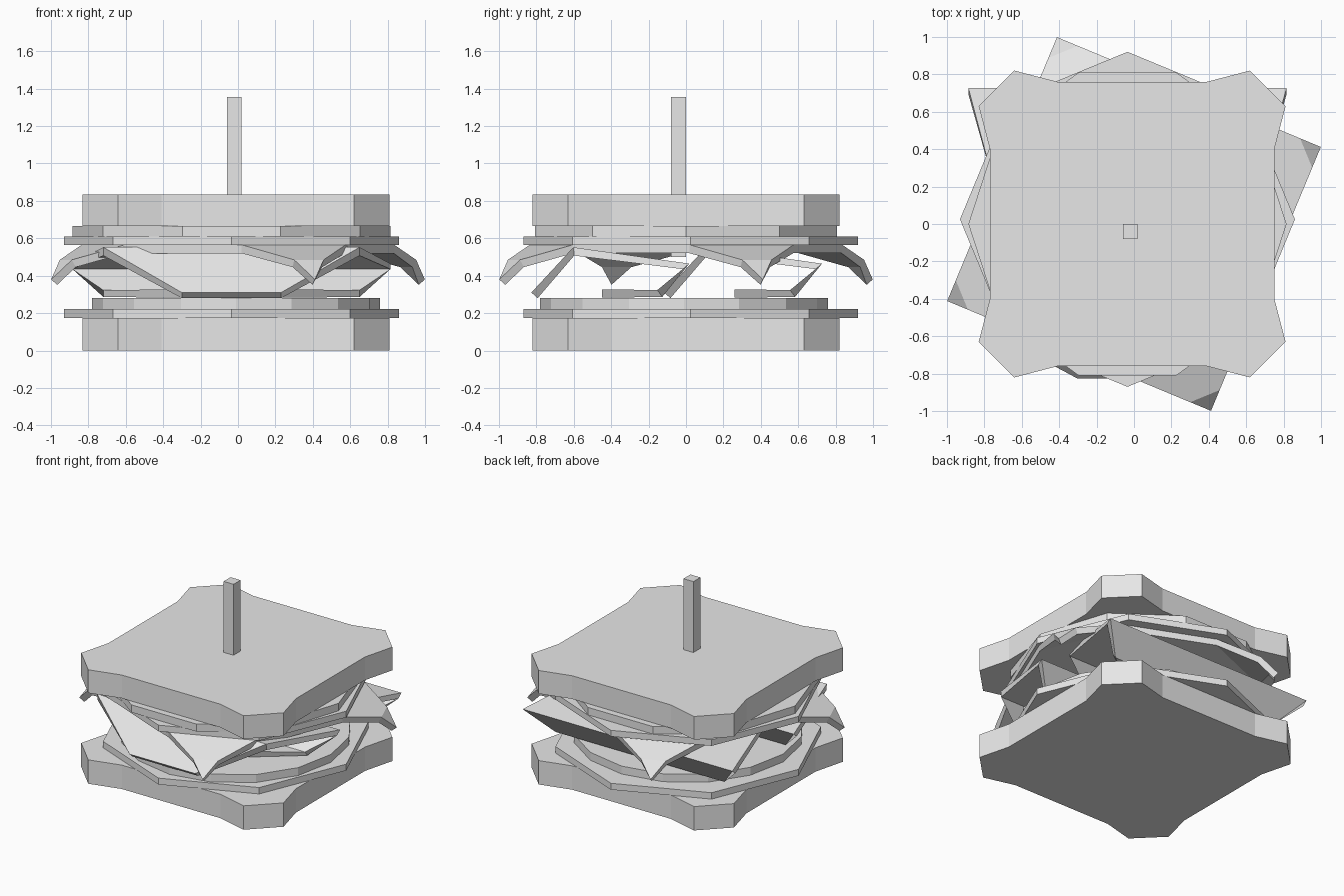
import bpy, bmesh
from math import cos, sin, pi, radians
from mathutils import Vector

cube = bpy.data.objects.get("Cube")
if cube:
    bpy.data.objects.remove(cube)

grey = bpy.data.materials.new("plain_grey")
grey.use_nodes = True
grey.diffuse_color = (0.8, 0.8, 0.8, 1)
grey.node_tree.nodes["Principled BSDF"].inputs["Base Color"].default_value = (0.8, 0.8, 0.8, 1)


def finish(name, bm):
    bmesh.ops.recalc_face_normals(bm, faces=bm.faces)
    mesh = bpy.data.meshes.new(name)
    bm.to_mesh(mesh)
    bm.free()
    mesh.materials.append(grey)
    obj = bpy.data.objects.new(name, mesh)
    bpy.context.collection.objects.link(obj)
    return obj


def slab(name, outline, z0, z1):
    """Flat-sided prism from a 2D outline."""
    bm = bmesh.new()
    face = bm.faces.new([bm.verts.new((x, y, z0)) for x, y in outline])
    top = bmesh.ops.extrude_face_region(bm, geom=[face])["geom"]
    for v in top:
        if isinstance(v, bmesh.types.BMVert):
            v.co.z = z1
    return finish(name, bm)


def disc(name, sides, r, cx, cy, z0, z1):
    ring = [(cx + r * cos(2 * pi * i / sides), cy + r * sin(2 * pi * i / sides))
            for i in range(sides)]
    return slab(name, ring, z0, z1)


def thicken(obj, thickness, offset):
    mod = obj.modifiers.new("thickness", "SOLIDIFY")
    mod.thickness = thickness
    mod.offset = offset


# Bread slices with flared, clipped corners
quarter = [(0.76, -0.40), (0.76, 0.40), (0.82, 0.63), (0.63, 0.82)]
bread = []
for k in range(4):
    for x, y in quarter[1:] + [(0.40, 0.76)]:
        for _ in range(k):
            x, y = -y, x
        bread.append((x - 0.01, y))
bread = list(dict.fromkeys(bread))
slab("bottom_bread", bread, 0, 0.175)
slab("top_bread", bread, 0.665, 0.835)

# Flat round fillings
disc("lower_tomato", 8, 0.895, -0.035, 0.025, 0.175, 0.222)
disc("lower_round_filling", 16, 0.77, -0.01, -0.01, 0.222, 0.28)
disc("upper_tomato", 8, 0.895, -0.035, 0.025, 0.565, 0.61)
disc("flat_meat", 10, 0.85, -0.035, 0, 0.61, 0.665)

# Folded ten-sided meat slices: half width, y, z of each fold row
rows = [(0.265, -0.81, 0.295), (0.685, -0.60, 0.53), (0.85, 0.0, 0.45),
        (0.685, -0.14, 0.305), (0.265, -0.45, 0.305)]
for name, shift in (("front_folded_meat", 0), ("back_folded_meat", 0.71)):
    bm = bmesh.new()
    pairs = [[bm.verts.new((s * w - 0.035, y + shift, z)) for s in (-1, 1)]
             for w, y, z in rows]
    for a, b in zip(pairs, pairs[1:]):
        bm.faces.new((a[0], a[1], b[1], b[0]))
    thicken(finish(name, bm), 0.045, 0)

# Square cheese slice, turned, with corners drooping in two bends
bend, second_bend, tip = 0.78, 0.995, 1.08
corners = [Vector((cos(a), sin(a), 0)) for a in (radians(22.4) + k * pi / 2 for k in range(4))]
bm = bmesh.new()
bm.faces.new([bm.verts.new(c * tip) for c in corners])
for c in corners:
    for d in (bend, second_bend):
        bmesh.ops.bisect_plane(bm, geom=bm.verts[:] + bm.edges[:] + bm.faces[:],
                               plane_co=c * d, plane_no=c)
for v in bm.verts:
    d = max(v.co.dot(c) for c in corners)
    drop = 0.08 * min(max((d - bend) / (second_bend - bend), 0), 1)
    drop += 0.105 * max((d - second_bend) / (tip - second_bend), 0)
    v.co.z = 0.565 - drop
cheese = finish("cheese_slice", bm)
if cheese.data.polygons[0].normal.z < 0:
    cheese.data.flip_normals()
thicken(cheese, 0.045, -1)

# Square pick
slab("pick", [(-0.06, -0.08), (0.02, -0.08), (0.02, 0), (-0.06, 0)], 0.5, 1.355)
